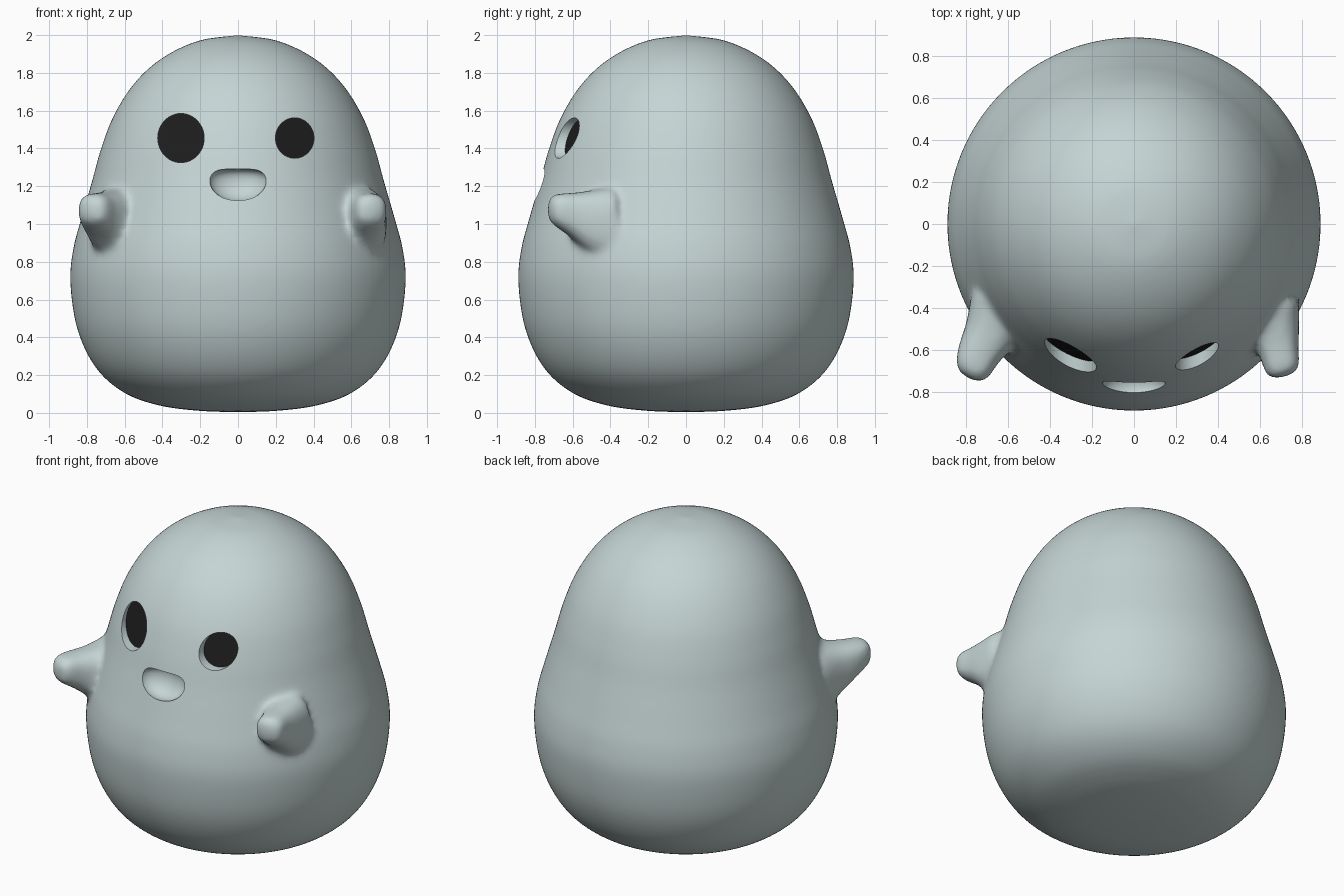
import bpy, bmesh, math
from mathutils import Vector

if "Cube" in bpy.data.objects:
    bpy.data.objects.remove(bpy.data.objects["Cube"])


def material(name, color):
    m = bpy.data.materials.new(name)
    m.use_nodes = True
    m.diffuse_color = color
    m.node_tree.nodes["Principled BSDF"].inputs["Base Color"].default_value = color
    return m


skin = material("pale grey blue", (0.56, 0.66, 0.66, 1))
black = material("eye black", (0.012, 0.012, 0.012, 1))


def make(name, bm):
    bmesh.ops.recalc_face_normals(bm, faces=bm.faces)
    mesh = bpy.data.meshes.new(name)
    bm.to_mesh(mesh)
    bm.free()
    ob = bpy.data.objects.new(name, mesh)
    bpy.context.collection.objects.link(ob)
    mesh.materials.append(skin)
    mesh.materials.append(black)
    return ob


def spline(points, steps):
    """Smooth curve through the points."""
    p = [Vector(q) for q in points]
    p = [2 * p[0] - p[1]] + p + [2 * p[-1] - p[-2]]
    out = []
    for a, b, c, d in zip(p, p[1:], p[2:], p[3:]):
        for i in range(steps):
            t = i / steps
            out.append(0.5 * (2 * b + (c - a) * t + (2 * a - 5 * b + 4 * c - d) * t**2
                              + (3 * b - a - 3 * c + d) * t**3))
    return out + [p[-2]]


def loft(name, rings):
    """Closed skin over a list of equal point rings."""
    bm = bmesh.new()
    rows = [[bm.verts.new(co) for co in ring] for ring in rings]
    n = len(rows[0])
    for a, b in zip(rows, rows[1:]):
        for i in range(n):
            j = (i + 1) % n
            bm.faces.new((a[i], a[j], b[j], b[i]))
    bm.faces.new(rows[0])
    bm.faces.new(rows[-1])
    return make(name, bm)


def power(v, e):
    return math.copysign(abs(v) ** e, v)


# Body: turned profile (radius, height)
profile = [(0.005, 0.003), (0.22, 0.012), (0.42, 0.04), (0.6, 0.105), (0.75, 0.235), (0.85, 0.44),
           (0.888, 0.69), (0.872, 0.87), (0.827, 1.04), (0.772, 1.23), (0.725, 1.4),
           (0.655, 1.58), (0.545, 1.75), (0.4, 1.88), (0.21, 1.97), (0.005, 2.0)]
SIDES = 96
turns = [2 * math.pi * i / SIDES for i in range(SIDES)]
body = loft("body", [[(r * math.cos(a), r * math.sin(a), z) for a in turns]
                     for r, z in spline(profile, 6)])


# Arms: flared stubs, each station is (x, y, half width, bottom, top)
def arm(name, stations):
    rings = []
    side = Vector((stations[0][1] - stations[-1][1], stations[-1][0] - stations[0][0], 0)).normalized()
    for x, y, w, low, high in spline(stations, 5):
        ring = []
        for i in range(32):
            a = 2 * math.pi * i / 32
            co = Vector((x, y, (low + high) / 2)) + side * w * power(math.cos(a), 0.75)
            co.z += (high - low) / 2 * power(math.sin(a), 0.75)
            ring.append(co)
        rings.append(ring)
    return loft(name, rings)


arms = [
    arm("right_arm", [(-0.62, -0.4, 0.17, 0.78, 1.2), (-0.68, -0.52, 0.13, 0.85, 1.175),
                      (-0.735, -0.61, 0.105, 0.93, 1.165), (-0.765, -0.68, 0.09, 0.98, 1.16),
                      (-0.78, -0.72, 0.065, 1.01, 1.14), (-0.785, -0.735, 0.02, 1.05, 1.1)]),
    arm("left_arm", [(0.63, -0.4, 0.16, 0.78, 1.2), (0.67, -0.52, 0.12, 0.85, 1.175),
                     (0.69, -0.61, 0.095, 0.93, 1.165), (0.705, -0.68, 0.085, 0.98, 1.16),
                     (0.71, -0.715, 0.065, 1.01, 1.14), (0.712, -0.728, 0.02, 1.05, 1.1)]),
]


def apply(ob, kind, **settings):
    m = ob.modifiers.new(kind, kind)
    for key, value in settings.items():
        setattr(m, key, value)
    bpy.context.view_layer.objects.active = ob
    bpy.ops.object.modifier_apply(modifier=m.name)


def cut(cutter):
    cutter.hide_render = True
    apply(body, 'BOOLEAN', operation='DIFFERENCE', object=cutter, solver='EXACT')
    bpy.data.objects.remove(cutter)


# Melt the arms into the body
bpy.ops.object.select_all(action='DESELECT')
for ob in arms + [body]:
    ob.select_set(True)
bpy.context.view_layer.objects.active = body
bpy.ops.object.join()
apply(body, 'REMESH', mode='VOXEL', voxel_size=0.018)
apply(body, 'SMOOTH', factor=0.5, iterations=12)


# Eye sockets with a black floor that follows the slant of the face
def eye_socket(name, x, z, rx, rz):
    def ring(front):
        pts = []
        for i in range(48):
            a = 2 * math.pi * i / 48
            dx, dz = rx * math.cos(a), rz * math.sin(a)
            y = -1 if front else -0.582 + 0.45 * dx * math.copysign(1, x) + 0.33 * dz
            pts.append((x + dx, y, z + dz))
        return pts
    ob = loft(name, [ring(True), ring(False)])
    ob.data.polygons[len(ob.data.polygons) - 1].material_index = 1
    return ob


cut(eye_socket("right_eye_cutter", -0.302, 1.455, 0.123, 0.13))
cut(eye_socket("left_eye_cutter", 0.3, 1.455, 0.102, 0.107))

# Mouth: a bowl with a flattened top lip
bm = bmesh.new()
bmesh.ops.create_uvsphere(bm, u_segments=48, v_segments=32, radius=1)
for v in bm.verts:
    x, y, z = v.co
    if z > 0:
        rim = math.hypot(x, y)
        k = rim ** -0.6 if rim > 0.05 else 1
        x, y = x * k, y * k
    v.co = (0.152 * x, -0.775 + 0.1 * y, 1.235 + z * (0.056 if z > 0 else 0.115))
cut(make("mouth_cutter", bm))

# Smooth skin with crisp socket rims
bpy.ops.object.select_all(action='DESELECT')
body.select_set(True)
bpy.context.view_layer.objects.active = body
bpy.ops.object.shade_smooth_by_angle(angle=math.radians(40))
